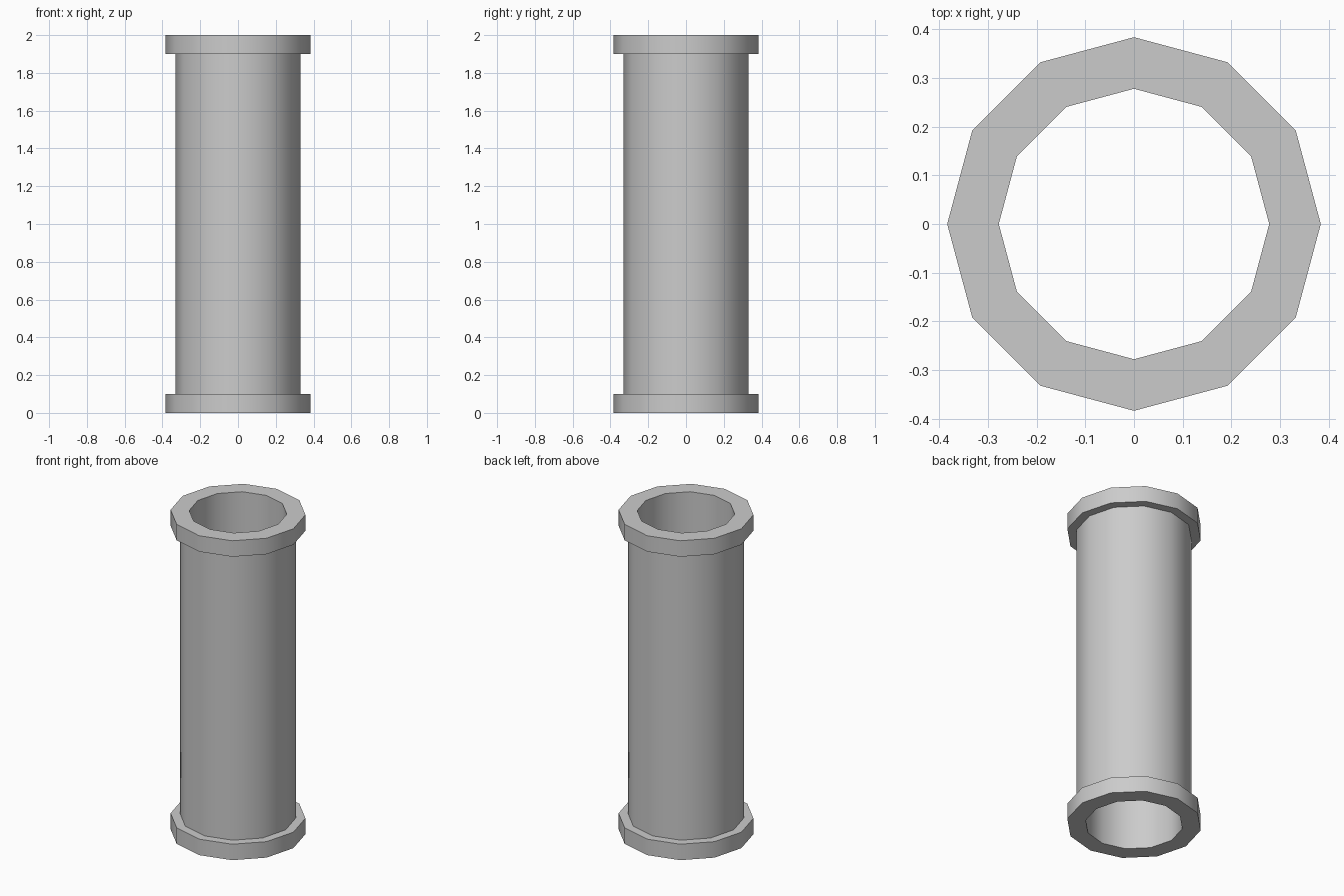
import bpy, bmesh, math

if "Cube" in bpy.data.objects:
    bpy.data.objects.remove(bpy.data.objects["Cube"])

SIDES = 12
BORE, BODY, FLANGE = 0.278, 0.33, 0.384
HEIGHT, RIM = 2.0, 0.1

# Closed wall profile (radius, height): straight bore, body and two end flanges
profile = [
    (BORE, 0), (FLANGE, 0), (FLANGE, RIM), (BODY, RIM),
    (BODY, HEIGHT - RIM), (FLANGE, HEIGHT - RIM), (FLANGE, HEIGHT), (BORE, HEIGHT),
]


def lathe(name, points, sides):
    bm = bmesh.new()
    rings = []
    for i in range(sides):
        a = math.tau * i / sides
        rings.append([bm.verts.new((r * math.cos(a), r * math.sin(a), z)) for r, z in points])
    n = len(points)
    for i in range(sides):
        a, b = rings[i], rings[(i + 1) % sides]
        for j in range(n):
            k = (j + 1) % n
            bm.faces.new((a[j], b[j], b[k], a[k]))
    bmesh.ops.recalc_face_normals(bm, faces=bm.faces)
    mesh = bpy.data.meshes.new(name)
    bm.to_mesh(mesh)
    bm.free()
    obj = bpy.data.objects.new(name, mesh)
    bpy.context.collection.objects.link(obj)
    return obj


# Flanged pipe, smooth around the wall with crisp rims
pipe = lathe("flanged_pipe", profile, SIDES)
bpy.context.view_layer.objects.active = pipe
pipe.select_set(True)
bpy.ops.object.shade_smooth_by_angle(angle=math.radians(40))
